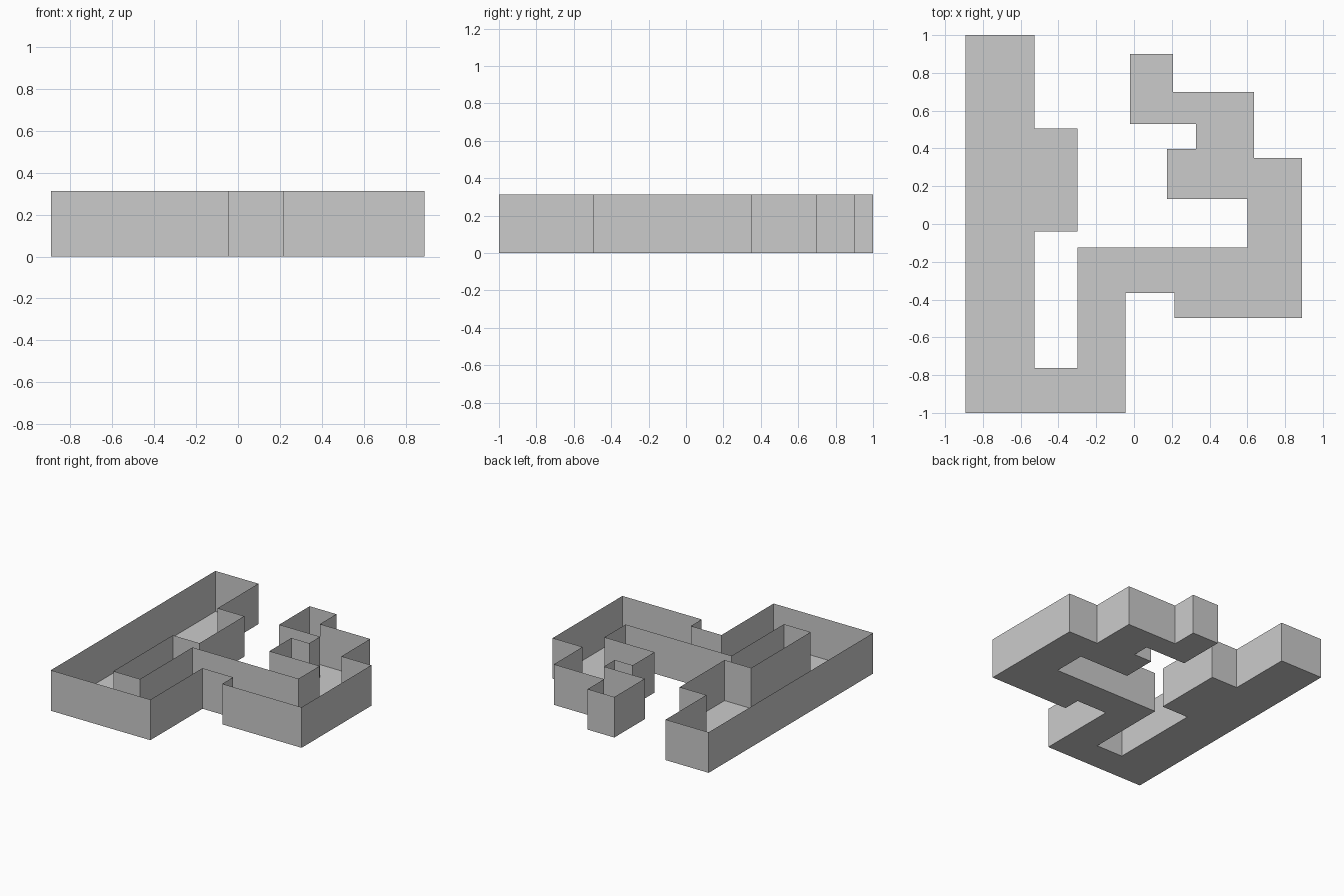
import bpy, bmesh

if "Cube" in bpy.data.objects:
    bpy.data.objects.remove(bpy.data.objects["Cube"])

HEIGHT = 0.312

# Floor plan outline, clockwise from the back left corner
OUTLINE = [
    (-0.893, 1), (-0.527, 1), (-0.527, 0.505), (-0.30, 0.505),
    (-0.30, -0.04), (-0.527, -0.04), (-0.527, -0.763), (-0.30, -0.763),
    (-0.30, -0.125), (0.602, -0.125), (0.602, 0.132), (0.175, 0.132),
    (0.175, 0.398), (0.328, 0.398), (0.328, 0.53), (-0.02, 0.53),
    (-0.02, 0.90), (0.207, 0.90), (0.207, 0.70), (0.635, 0.70),
    (0.635, 0.35), (0.89, 0.35), (0.89, -0.498), (0.215, -0.498),
    (0.215, -0.366), (-0.046, -0.366), (-0.046, -1), (-0.893, -1),
]

bm = bmesh.new()

# Floor: one flat face, facing down
floor = bm.faces.new([bm.verts.new((x, y, 0)) for x, y in OUTLINE])
rim_edges = list(floor.edges)

# Walls: thin sheets raised from the floor edge, open at the top
raised = bmesh.ops.extrude_edge_only(bm, edges=rim_edges)["geom"]
bmesh.ops.translate(bm, vec=(0, 0, HEIGHT),
                    verts=[g for g in raised if isinstance(g, bmesh.types.BMVert)])

# Face everything outward
bmesh.ops.recalc_face_normals(bm, faces=bm.faces)
bm.faces.ensure_lookup_table()
bm.normal_update()
if bm.faces[0].normal.z > 0:
    bmesh.ops.reverse_faces(bm, faces=bm.faces)

mesh = bpy.data.meshes.new("floor_and_walls")
bm.to_mesh(mesh)
bm.free()
bpy.context.collection.objects.link(bpy.data.objects.new("floor_and_walls", mesh))
